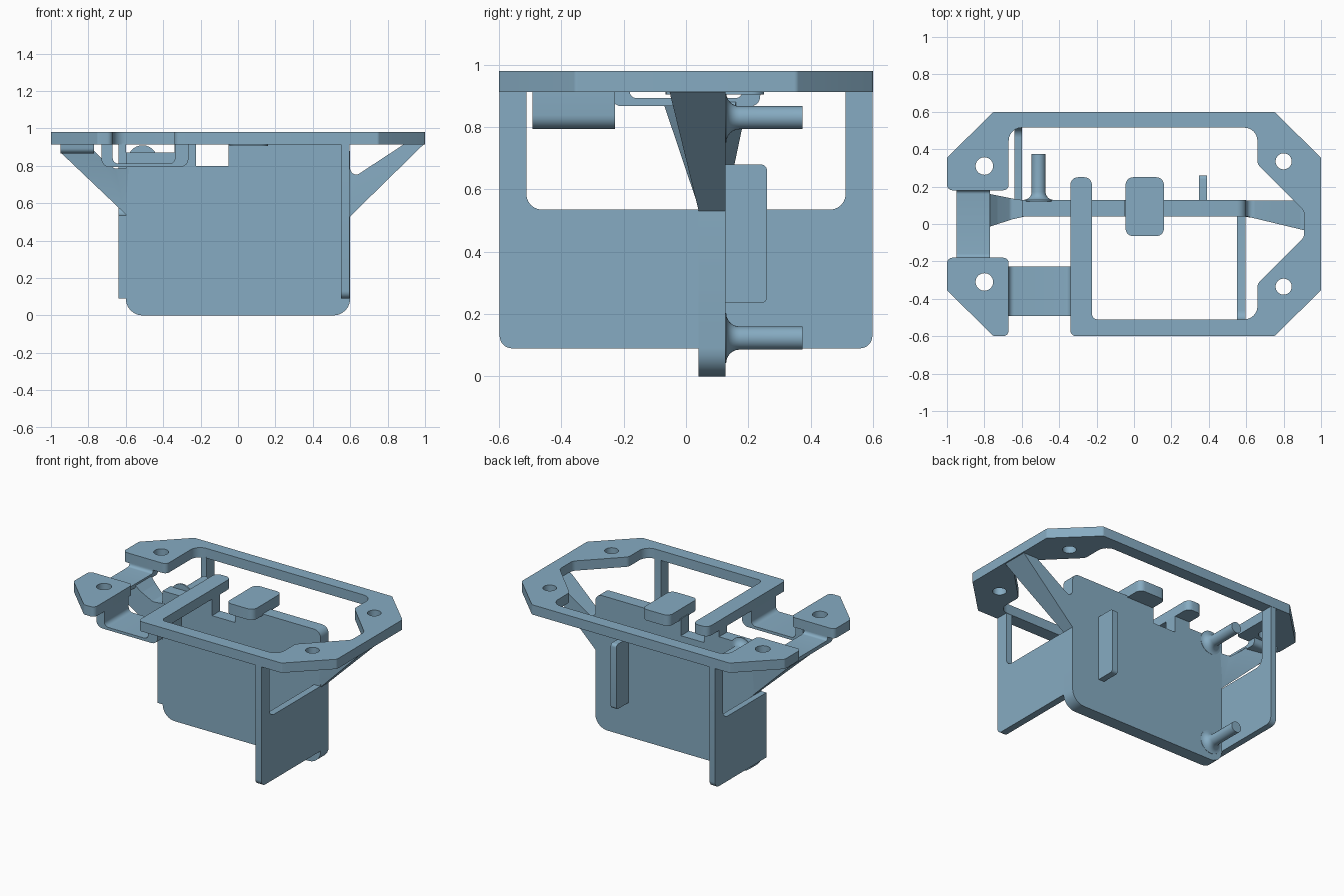
import bpy, bmesh, math
from mathutils import Vector, Matrix

if "Cube" in bpy.data.objects:
    bpy.data.objects.remove(bpy.data.objects["Cube"])

blue = bpy.data.materials.new("steel_blue")
blue.diffuse_color = (0.24, 0.41, 0.54, 1)
blue.use_nodes = True
blue.node_tree.nodes["Principled BSDF"].inputs["Base Color"].default_value = blue.diffuse_color

# Local (u, v, depth) axes for each drawing plane
PLANES = {
    "XY": Matrix(((1, 0, 0), (0, 1, 0), (0, 0, 1))),
    "XZ": Matrix(((1, 0, 0), (0, 0, 1), (0, 1, 0))),
    "YZ": Matrix(((0, 0, 1), (1, 0, 0), (0, 1, 0))),
}


def rounded(points, steps=6):
    """Outline from (u, v) or (u, v, radius) corners."""
    out = []
    n = len(points)
    for i, p in enumerate(points):
        c = Vector(p[:2])
        r = p[2] if len(p) > 2 else 0
        if not r:
            out.append(c)
            continue
        a = (Vector(points[i - 1][:2]) - c).normalized()
        b = (Vector(points[(i + 1) % n][:2]) - c).normalized()
        half = a.angle(b) / 2
        t = r / math.tan(half)
        centre = c + (a + b).normalized() * (r / math.sin(half))
        s, e = c + a * t - centre, c + b * t - centre
        ang = s.angle_signed(e)
        for k in range(steps + 1):
            out.append(centre + Matrix.Rotation(-ang * k / steps, 2) @ s)
    return out


def circle(u, v, r, n=28):
    return [Vector((u + r * math.cos(2 * math.pi * k / n),
                    v + r * math.sin(2 * math.pi * k / n))) for k in range(n)]


def finish(name, bm):
    bmesh.ops.remove_doubles(bm, verts=bm.verts, dist=0.0001)
    bmesh.ops.recalc_face_normals(bm, faces=bm.faces)
    me = bpy.data.meshes.new(name)
    bm.to_mesh(me)
    bm.free()
    me.materials.append(blue)
    ob = bpy.data.objects.new(name, me)
    bpy.context.collection.objects.link(ob)
    return ob


def plate(name, plane, points, lo, hi, holes=(), taper=None):
    """Extrude a filled outline, with round holes, from lo to hi."""
    cu = bpy.data.curves.new(name, "CURVE")
    cu.dimensions, cu.fill_mode = "2D", "BOTH"
    cu.extrude = (hi - lo) / 2
    for loop in [rounded(points)] + [circle(*h) for h in holes]:
        sp = cu.splines.new("POLY")
        sp.points.add(len(loop) - 1)
        for q, c in zip(sp.points, loop):
            q.co = (c.x, c.y, 0, 1)
        sp.use_cyclic_u = True
    tmp = bpy.data.objects.new("outline", cu)
    bpy.context.collection.objects.link(tmp)
    me = bpy.data.meshes.new_from_object(
        tmp.evaluated_get(bpy.context.evaluated_depsgraph_get()))
    bpy.data.objects.remove(tmp)
    bm = bmesh.new()
    bm.from_mesh(me)
    bpy.data.meshes.remove(me)
    for v in bm.verts:
        v.co = PLANES[plane] @ (v.co + Vector((0, 0, (lo + hi) / 2)))
        if taper:
            taper(v.co, v.co.y < (lo + hi) / 2)
    return finish(name, bm)


# Top frame with its long inner arm
plate("top_frame", "XY", [
    (-0.34, -0.6, 0.03), (0.75, -0.6, 0.02), (1, -0.355, 0.02), (1, 0.355, 0.02),
    (0.75, 0.6, 0.02), (-0.75, 0.6, 0.02), (-1, 0.355, 0.02), (-1, 0.18, 0.03),
    (-0.67, 0.18, 0.03), (-0.67, 0.515, 0.07), (0.66, 0.515, 0.07),
    (0.66, 0.32, 0.04), (0.91, 0.07, 0.05), (0.91, -0.07, 0.05),
    (0.66, -0.32, 0.04), (0.66, -0.51, 0.07), (-0.225, -0.51, 0.03),
    (-0.225, 0.25, 0.04), (-0.34, 0.25, 0.04)], 0.913, 0.98,
    holes=[(0.8, 0.335, 0.043), (0.8, -0.335, 0.043), (-0.8, 0.31, 0.047)])

# Separate corner pad
plate("corner_pad", "XY", [
    (-0.67, -0.6, 0.03), (-0.67, -0.18, 0.03), (-1, -0.18, 0.03),
    (-1, -0.355, 0.02), (-0.75, -0.6, 0.02)], 0.913, 0.98,
    holes=[(-0.8, -0.31, 0.047)])

# Rounded tab on top of the wall
plate("top_tab", "XY", [
    (-0.045, -0.065, 0.04), (0.16, -0.065, 0.04),
    (0.16, 0.25, 0.04), (-0.045, 0.25, 0.04)], 0.905, 0.98)

# Main upright wall with notched top edge
plate("main_wall", "XZ", [
    (-0.6, 0, 0.09), (0.6, 0, 0.09), (0.6, 0.915, 0.05), (-0.05, 0.915),
    (-0.05, 0.8), (-0.225, 0.8), (-0.225, 0.92), (-0.34, 0.92),
    (-0.34, 0.87), (-0.6, 0.87)], 0.04, 0.127)

# Side walls, one toward the front and one toward the back
for name, s, inner, x0, x1 in (("right_side_wall", -1, 0.1, 0.55, 0.597),
                               ("left_side_wall", 1, 0.042, -0.64, -0.598)):
    plate(name, "YZ", [
        (s * 0.598, 0.09, 0.04), (inner, 0.09), (inner, 0.535),
        (s * 0.512, 0.535, 0.05), (s * 0.512, 0.92), (s * 0.598, 0.92)], x0, x1)


# Diagonal braces that widen away from the wall
def widen(front, back):
    def move(co, is_front):
        d = max(0, abs(co.x) - 0.6)
        co.y += -front * d if is_front else back * d
    return move


plate("right_brace", "XZ", [
    (0.58, 0.53), (0.6, 0.53), (0.995, 0.917), (0.89, 0.917),
    (0.62, 0.74, 0.03), (0.6, 0.78), (0.58, 0.78)], 0.041, 0.126,
    taper=widen(0.24, 0))
plate("left_brace", "XZ", [
    (-0.58, 0.54), (-0.6, 0.54), (-0.947, 0.87), (-0.947, 0.885), (-0.775, 0.885),
    (-0.73, 0.84, 0.03), (-0.66, 0.785, 0.03), (-0.58, 0.785)], 0.041, 0.126,
    taper=widen(0.32, 0.2))

# Dipped straps joining the corner pads and the arm
plate("front_strap", "XZ", [
    (-0.73, 0.92), (-0.73, 0.793, 0.045), (-0.265, 0.793, 0.045), (-0.265, 0.92),
    (-0.337, 0.92), (-0.337, 0.812, 0.03), (-0.67, 0.812, 0.03), (-0.67, 0.92)],
    -0.493, -0.228)
plate("left_strap", "YZ", [
    (-0.24, 0.92), (-0.235, 0.867, 0.03), (0.235, 0.867, 0.03), (0.24, 0.92),
    (0.18, 0.92), (0.18, 0.893, 0.02), (-0.18, 0.893, 0.02), (-0.18, 0.92)],
    -0.95, -0.77)

# Vertical rib on the back of the wall
plate("back_rib", "YZ", [
    (0.11, 0.235), (0.26, 0.235, 0.02), (0.26, 0.68, 0.02), (0.11, 0.68)],
    0.347, 0.39)

# Round pegs with flared bases
for name, z in (("upper_peg", 0.83), ("lower_peg", 0.123)):
    bm = bmesh.new()
    prof = [(0, 0.12), (0.08, 0.12)]
    prof += [(0.08 - 0.043 * math.sin(a), 0.172 - 0.043 * math.cos(a))
             for a in [math.pi / 2 * k / 6 for k in range(7)]]
    prof += [(0.037, 0.373), (0, 0.373)]
    vs = [bm.verts.new((-0.51 + r, y, z)) for r, y in prof]
    es = [bm.edges.new(pair) for pair in zip(vs, vs[1:])]
    bmesh.ops.spin(bm, geom=vs + es, cent=(-0.51, 0, z), axis=(0, 1, 0),
                   angle=2 * math.pi, steps=28)
    finish(name, bm)

# Smooth the rounded corners and keep hard edges
for ob in bpy.context.scene.objects:
    ob.select_set(True)
    bpy.context.view_layer.objects.active = ob
bpy.ops.object.shade_smooth_by_angle(angle=math.radians(30))
